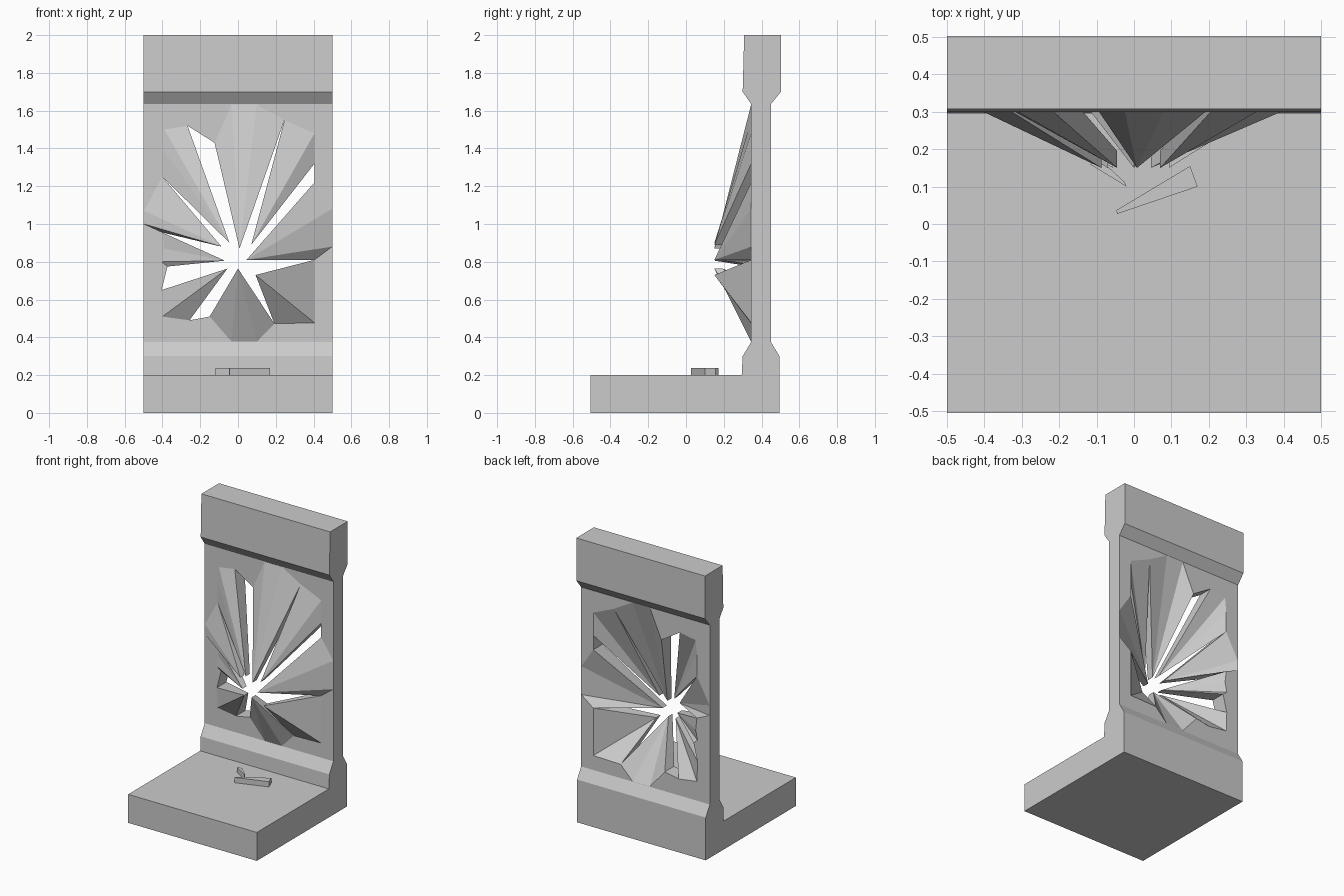
import bpy
import bmesh
from mathutils import Vector
from mathutils.geometry import tessellate_polygon

cube = bpy.data.objects.get("Cube")
if cube:
    bpy.data.objects.remove(cube, do_unlink=True)

# One plain grey stone material
stone = bpy.data.materials.new("grey_stone")
stone.use_nodes = True
stone.diffuse_color = (0.6, 0.6, 0.6, 1)
for node in stone.node_tree.nodes:
    if node.type == 'BSDF_PRINCIPLED':
        node.inputs["Base Color"].default_value = stone.diffuse_color
        node.inputs["Roughness"].default_value = 0.9


def make_object(name, bm):
    """Turn a bmesh into a flat-shaded stone object."""
    bmesh.ops.recalc_face_normals(bm, faces=bm.faces[:])
    mesh = bpy.data.meshes.new(name)
    bm.to_mesh(mesh)
    bm.free()
    mesh.materials.append(stone)
    obj = bpy.data.objects.new(name, mesh)
    bpy.context.collection.objects.link(obj)
    return obj


def make_slab(name, outline, bottom, height):
    """Extrude a floor outline upwards."""
    bm = bmesh.new()
    face = bm.faces.new([bm.verts.new((x, y, bottom)) for x, y in outline])
    top = bmesh.ops.extrude_face_region(bm, geom=[face])["geom"]
    moved = [v for v in top if isinstance(v, bmesh.types.BMVert)]
    bmesh.ops.translate(bm, verts=moved, vec=(0, 0, height))
    make_object(name, bm)


# Side profile (y, z) of the floor slab and wall
HALF = 0.5
FRONT, BACK = 0.345, 0.45
LOW, HIGH = 0.375, 1.635
profile = [
    (-0.505, 0), (0.495, 0), (0.495, 0.3), (BACK, LOW),
    (BACK, HIGH), (0.503, 1.7), (0.503, 2), (0.308, 2),
    (0.3, 1.7), (FRONT, HIGH), (FRONT, LOW), (0.3, 0.3),
    (0.295, 0.2), (-0.505, 0.2),
]

# Bent petals around the burst, clockwise: tip, then root points (x, z)
TIP_FRONT, TIP_BACK = 0.15, 0.195
petals = [
    ((-.045, .9), [(-.4, 1.25), (-.4, 1.4), (-.39, 1.5), (-.267, 1.52)]),
    ((.008, .87), [(-.124, 1.43), (-.034, HIGH), (.1, HIGH), (.246, 1.55)]),
    ((.07, .89), [(.246, 1.55), (.405, 1.48), (.405, 1.32)]),
    ((.045, .81), [(.405, 1.22), (HALF, 1.08), (HALF, .96), (HALF, .88),
                   (.405, .81)]),
    ((.093, .73), [(.405, .81), (.405, .477), (.193, .472)]),
    ((0, .764), [(.193, .472), (.1, LOW), (-.034, LOW), (-.15, .51)]),
    ((-.056, .764), [(-.257, .49), (-.4, .51), (-.405, .65)]),
    ((-.07, .806), [(-.373, .775), (-.405, .8), (-.39, .87), (-.4, .955)]),
    ((-.087, .88), [(-.4, .955), (-HALF, 1), (-HALF, 1.07), (-.4, 1.25)]),
]


def clamp(value, low, high):
    return max(low, min(high, value))


def inside(point):
    """Keep a root point just within the wall panel."""
    gap = 0.002
    return (clamp(point[0], gap - HALF, HALF - gap),
            clamp(point[1], LOW + gap, HIGH - gap))


petals = [(tip, [inside(p) for p in root]) for tip, root in petals]
hole = list(dict.fromkeys(p for _, root in petals for p in root))

bm = bmesh.new()

# Floor and wall shell, leaving the two panel faces open
left = [bm.verts.new((HALF, y, z)) for y, z in profile]
right = [bm.verts.new((-HALF, y, z)) for y, z in profile]
bm.faces.new(left)
bm.faces.new(right)
front_edge = profile.index((FRONT, HIGH))
back_edge = profile.index((BACK, LOW))
count = len(profile)
for i in range(count):
    if i not in (front_edge, back_edge):
        j = (i + 1) % count
        bm.faces.new((left[i], left[j], right[j], right[i]))

# Front and back panels around the hole, with their petal fans
layers = []
for y, tip_y, i in ((FRONT, TIP_FRONT, front_edge), (BACK, TIP_BACK, back_edge)):
    corners = [left[i], left[i + 1], right[i + 1], right[i]]
    rim = {p: bm.verts.new((p[0], y, p[1])) for p in hole}
    ring = corners + [rim[p] for p in hole]
    loops = [[Vector((v.co.x, v.co.z, 0)) for v in corners],
             [Vector((p[0], p[1], 0)) for p in hole]]
    for tri in tessellate_polygon(loops):
        bm.faces.new([ring[k] for k in tri])
    tips = []
    for tip, root in petals:
        point = bm.verts.new((tip[0], tip_y, tip[1]))
        tips.append(point)
        for a, b in zip(root, root[1:]):
            bm.faces.new((point, rim[a], rim[b]))
    layers.append((rim, tips))

# Broken edges of the petals and the outer ends of the open slits
(rim_f, tips_f), (rim_b, tips_b) = layers
for i, (tip, root) in enumerate(petals):
    for p in (root[0], root[-1]):
        bm.faces.new((rim_f[p], tips_f[i], tips_b[i], rim_b[p]))
    a, b = root[-1], petals[(i + 1) % len(petals)][1][0]
    if a != b:
        bm.faces.new((rim_f[a], rim_f[b], rim_b[b], rim_b[a]))

make_object("burst_wall_and_floor", bm)

# Splinters lying on the floor
make_slab("large_splinter",
          [(-.047, .037), (-.045, .027), (.17, .1), (.15, .155)], 0.2, 0.037)
make_slab("small_splinter",
          [(-.118, .16), (-.02, .1), (-.025, .112), (-.09, .172)], 0.2, 0.037)
